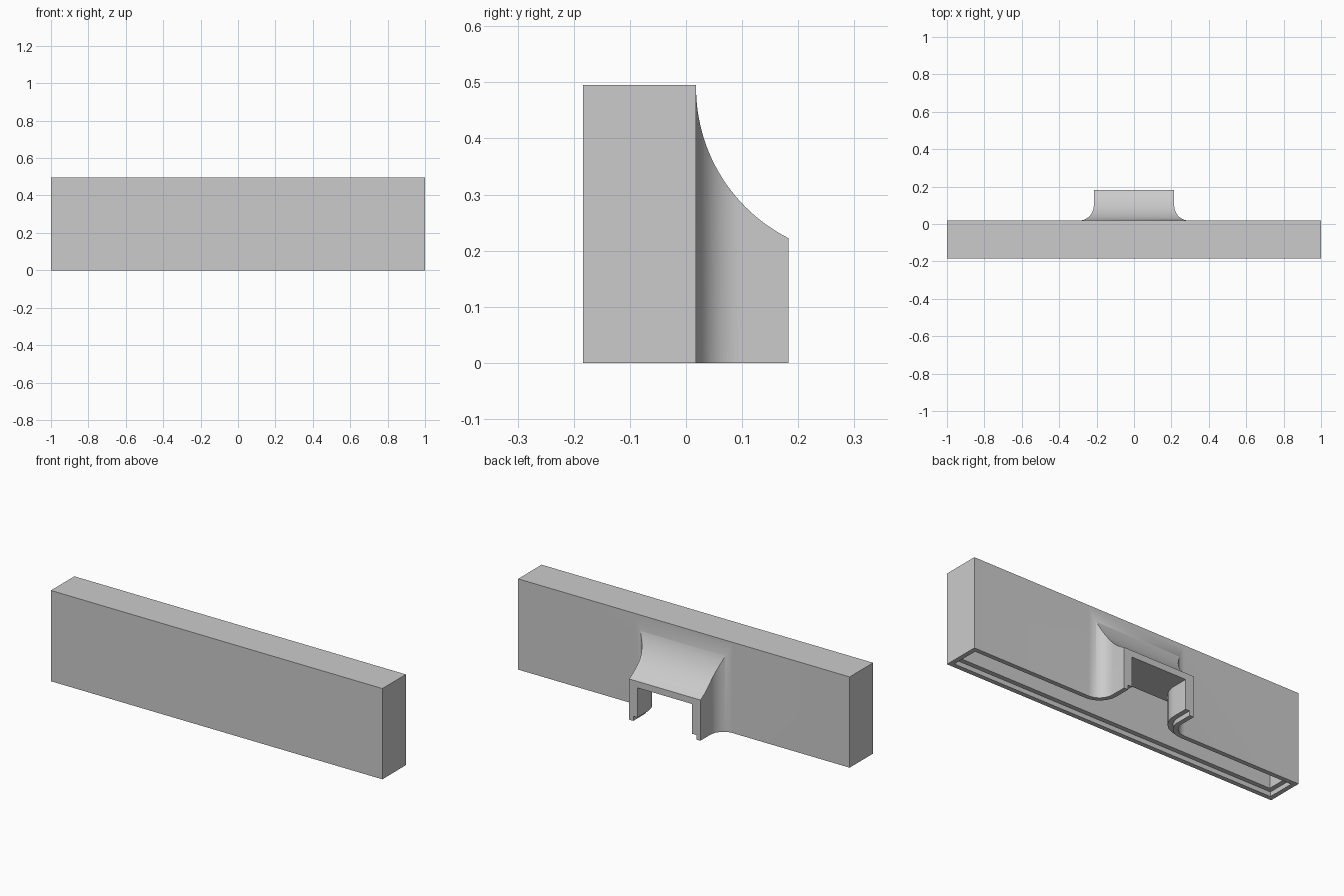
import bpy, bmesh, math
from mathutils import Matrix

if "Cube" in bpy.data.objects:
    bpy.data.objects.remove(bpy.data.objects["Cube"])

# Main sizes
FRONT, BACK, HEIGHT = -0.184, 0.018, 0.495
SPOUT_END = 0.183
WALL = 0.05
LIP = 0.025
FLARE = 0.08

grey = bpy.data.materials.new("light_grey")
grey.use_nodes = True
grey.diffuse_color = (0.6, 0.6, 0.6, 1)
grey.node_tree.nodes["Principled BSDF"].inputs["Base Color"].default_value = (0.6, 0.6, 0.6, 1)


def prism(name, points, low, high, turn=None):
    """Extrude a flat outline along z, optionally turning the result."""
    bm = bmesh.new()
    face = bm.faces.new([bm.verts.new((x, y, low)) for x, y in points])
    top = bmesh.ops.extrude_face_region(bm, geom=[face])["geom"]
    verts = [v for v in top if isinstance(v, bmesh.types.BMVert)]
    bmesh.ops.translate(bm, verts=verts, vec=(0, 0, high - low))
    if turn:
        bm.transform(turn)
    bmesh.ops.recalc_face_normals(bm, faces=bm.faces)
    mesh = bpy.data.meshes.new(name)
    bm.to_mesh(mesh)
    bm.free()
    obj = bpy.data.objects.new(name, mesh)
    bpy.context.collection.objects.link(obj)
    mesh.materials.append(grey)
    return obj


def combine(target, tool, operation):
    """Apply a boolean and discard the tool."""
    tool.hide_render = True
    mod = target.modifiers.new("cut", "BOOLEAN")
    mod.operation, mod.solver, mod.object = operation, "EXACT", tool
    bpy.context.view_layer.objects.active = target
    bpy.ops.object.modifier_apply(modifier=mod.name)
    bpy.data.objects.remove(tool)


def arc(cx, cy, radius, start, end, steps):
    angles = [math.radians(start + (end - start) * i / steps) for i in range(steps + 1)]
    return [(cx + radius * math.cos(a), cy + radius * math.sin(a)) for a in angles]


def block_outline(inset):
    x, y0, y1 = 1 - inset, FRONT + inset, BACK - inset
    return [(-x, y0), (x, y0), (x, y1), (-x, y1)]


def spout_outline(inset, end, start):
    """Plan of the spout, flaring out where it meets the block."""
    cx = 0.215 + FLARE
    half = arc(cx, BACK + FLARE, FLARE + inset, 180, 270, 16)
    half = [(half[0][0], end)] + half + [(cx, start)]
    return half + [(-x, y) for x, y in reversed(half)]


# Long block
cover = prism("wall_cover", block_outline(0), 0, HEIGHT)

# Spout: flared plan trimmed by a concave sweep on top
spout = prism("spout", spout_outline(0, SPOUT_END, -0.02), 0, HEIGHT)
sweep = arc(BACK + 0.3, 0.49, 0.3, 180, 250, 28)
sweep = [(-0.1, 0.49)] + sweep + [(sweep[-1][0], -0.1), (-0.1, -0.1)]
to_side = Matrix(((0, 0, 1, 0), (1, 0, 0, 0), (0, 1, 0, 0), (0, 0, 0, 1)))
combine(spout, prism("top_sweep", sweep, -0.5, 0.5, to_side), "INTERSECT")
combine(cover, spout, "UNION")

# Hollow interior and open channel through the spout
combine(cover, prism("cavity", block_outline(WALL), -0.1, HEIGHT - WALL), "DIFFERENCE")
combine(cover, prism("channel", spout_outline(WALL, 0.25, -0.08), -0.1, 0.187), "DIFFERENCE")

# Stepped lip around the open underside
combine(cover, prism("lip_block", block_outline(LIP), -0.1, LIP), "DIFFERENCE")
combine(cover, prism("lip_spout", spout_outline(LIP, 0.25, -0.08), -0.1, LIP), "DIFFERENCE")

# Two screw holes through the front wall
for x in (-0.277, 0.277):
    ring = arc(x, 0.205, 0.03, 22.5, 337.5, 7)
    to_front = Matrix(((1, 0, 0, 0), (0, 0, 1, 0), (0, 1, 0, 0), (0, 0, 0, 1)))
    combine(cover, prism("screw_hole", ring, -0.25, -0.09, to_front), "DIFFERENCE")

# Smooth the curves, keep the edges crisp
bpy.ops.object.select_all(action="DESELECT")
cover.select_set(True)
bpy.context.view_layer.objects.active = cover
bpy.ops.object.shade_smooth_by_angle(angle=math.radians(30))
